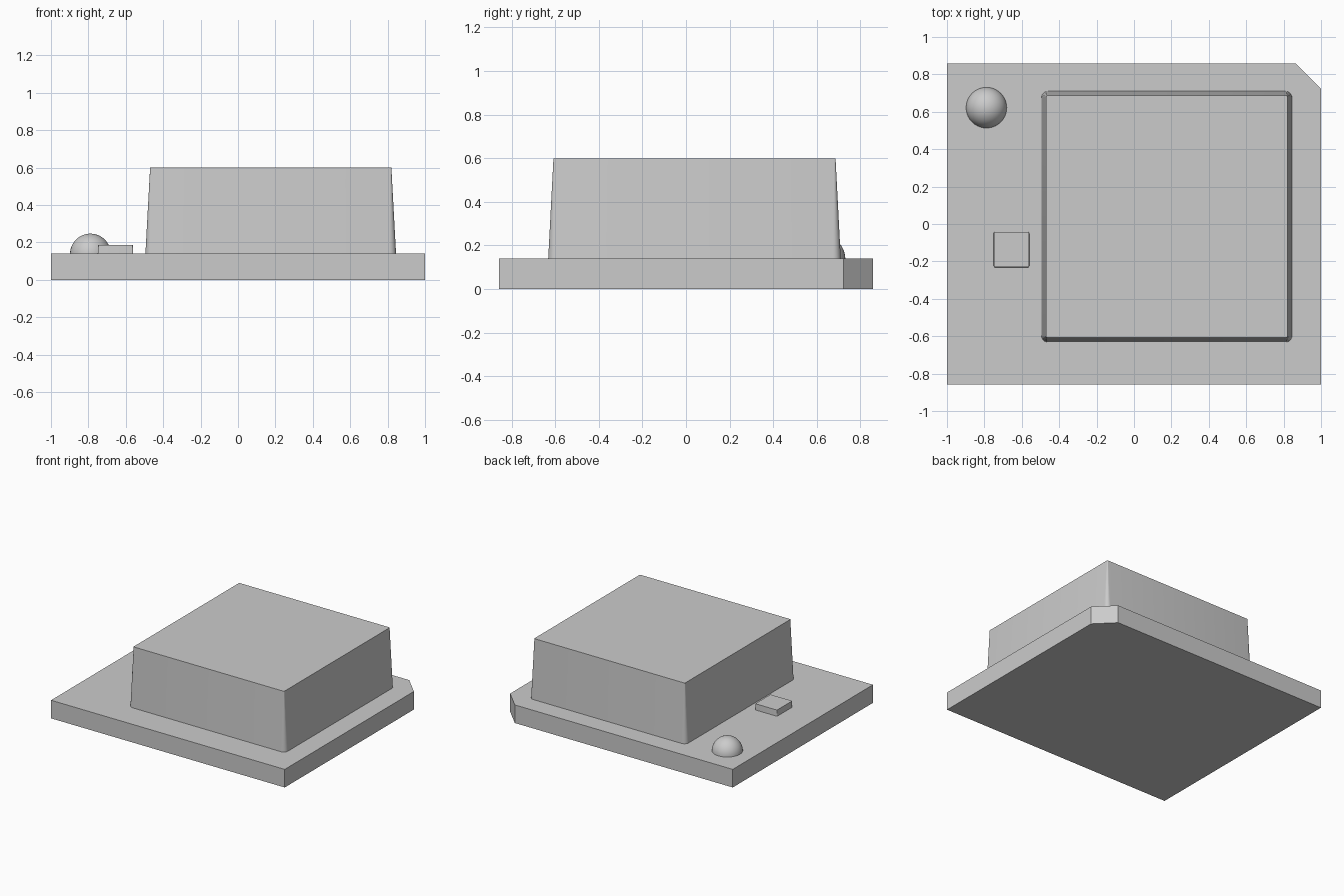
import bpy, bmesh, math

if "Cube" in bpy.data.objects:
    bpy.data.objects.remove(bpy.data.objects["Cube"])

DECK = 0.14  # top of the base plate

grey = bpy.data.materials.new("plain grey")
grey.diffuse_color = (0.6, 0.6, 0.6, 1)
grey.use_nodes = True
grey.node_tree.nodes["Principled BSDF"].inputs["Base Color"].default_value = grey.diffuse_color


def finish(name, bm, smooth=False):
    bmesh.ops.recalc_face_normals(bm, faces=bm.faces)
    mesh = bpy.data.meshes.new(name)
    bm.to_mesh(mesh)
    bm.free()
    mesh.materials.append(grey)
    obj = bpy.data.objects.new(name, mesh)
    bpy.context.collection.objects.link(obj)
    if smooth:
        bpy.ops.object.select_all(action='DESELECT')
        obj.select_set(True)
        bpy.context.view_layer.objects.active = obj
        bpy.ops.object.shade_smooth_by_angle(angle=math.radians(30))
    return obj


def rounded_rect(x0, x1, y0, y1, r, steps=6):
    """Outline of a rectangle with rounded corners, anticlockwise."""
    pts = []
    corners = [(x1 - r, y1 - r), (x0 + r, y1 - r), (x0 + r, y0 + r), (x1 - r, y0 + r)]
    for i, (cx, cy) in enumerate(corners):
        for s in range(steps + 1):
            a = math.pi / 2 * (i + s / steps)
            pts.append((cx + r * math.cos(a), cy + r * math.sin(a)))
    return pts


def loft(name, layers, smooth=False):
    """Closed solid through a stack of (outline, height) layers."""
    bm = bmesh.new()
    rings = [[bm.verts.new((x, y, z)) for x, y in pts] for pts, z in layers]
    n = len(rings[0])
    for low, high in zip(rings, rings[1:]):
        for i in range(n):
            j = (i + 1) % n
            bm.faces.new((low[i], low[j], high[j], high[i]))
    bm.faces.new(rings[0][::-1])
    bm.faces.new(rings[-1])
    return finish(name, bm, smooth)


# Base plate with one cut corner
plate = [(-1, -0.857), (1, -0.857), (1, 0.722), (0.865, 0.857), (-1, 0.857)]
loft("base_plate", [(plate, 0), (plate, DECK)])

# Tapered housing: corners are rounded at the foot and nearly sharp at the top
loft("housing", [(rounded_rect(-0.495, 0.845, -0.632, 0.71, 0.036), DECK),
                 (rounded_rect(-0.47, 0.82, -0.608, 0.686, 0.006), 0.6)], smooth=True)

# Small block beside the housing
loft("small_block", [(rounded_rect(-0.75, -0.56, -0.232, -0.042, 0.008), DECK),
                     (rounded_rect(-0.748, -0.562, -0.23, -0.044, 0.004), 0.187)], smooth=True)

# Half-round dome
bm = bmesh.new()
bmesh.ops.create_uvsphere(bm, u_segments=40, v_segments=24, radius=0.109)
bmesh.ops.bisect_plane(bm, geom=bm.verts[:] + bm.edges[:] + bm.faces[:],
                       plane_co=(0, 0, 0), plane_no=(0, 0, 1), clear_inner=True)
bmesh.ops.translate(bm, verts=bm.verts, vec=(-0.789, 0.622, DECK - 0.002))
finish("dome", bm, smooth=True)
